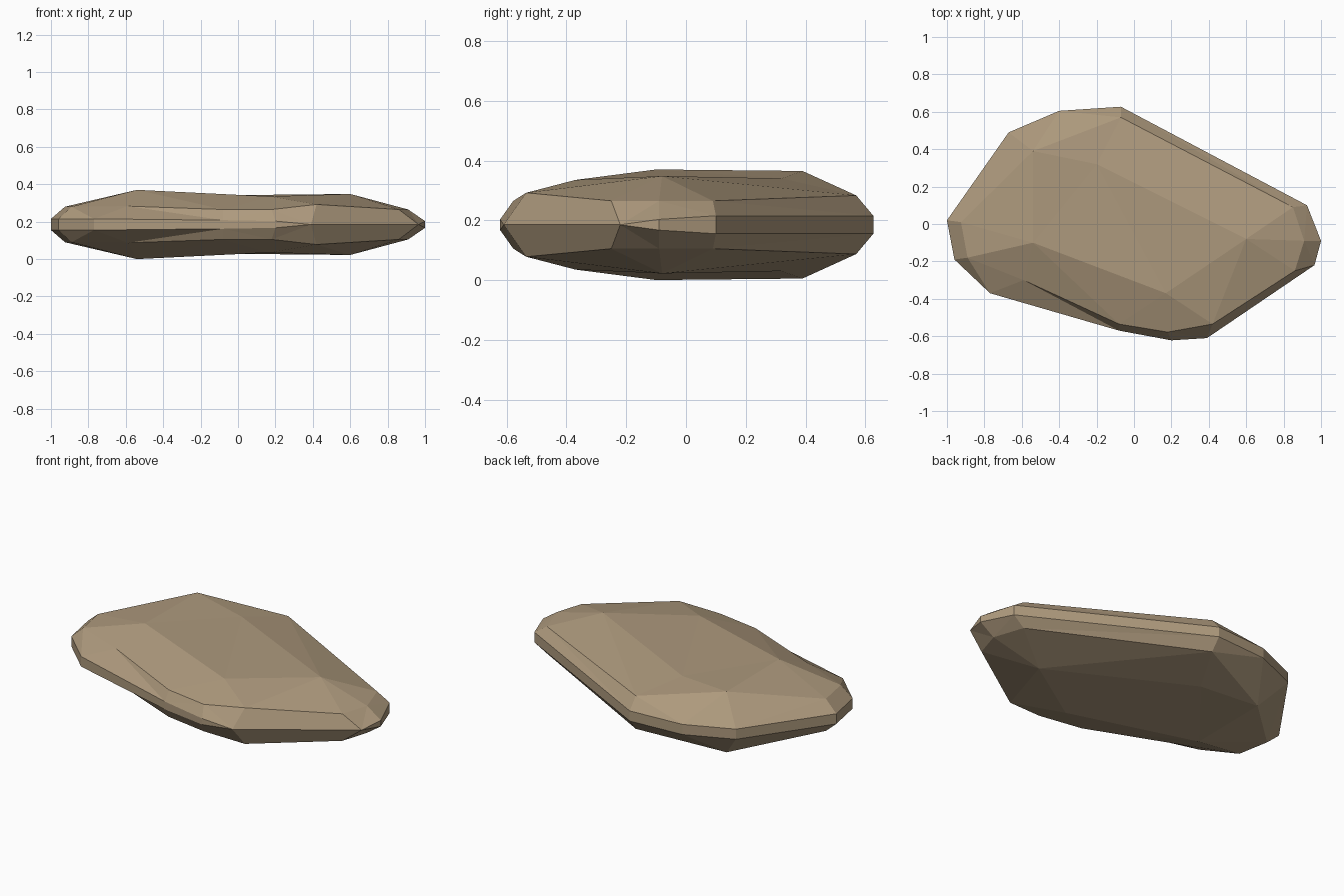
import bpy
import bmesh
from mathutils import Vector
from mathutils.geometry import delaunay_2d_cdt

cube = bpy.data.objects.get("Cube")
if cube:
    bpy.data.objects.remove(cube)

MID = 0.19  # height of the symmetry plane

# Outer rim of the upper half, counter-clockwise
rim = [(-1, .02, .22), (-.96, -.19, .22), (-.77, -.37, .22), (-.08, -.57, .213),
       (.2, -.622, .208), (.39, -.61, MID), (.965, -.22, MID), (1, -.09, .208),
       (.925, .1, .22), (-.07, .627, .22), (-.4, .605, .22), (-.67, .49, .22)]
# Shoulder above the rim
shoulder = [(-.925, .01, .285), (-.89, -.18, .285), (-.59, -.3, .288), (-.08, -.535, .27),
            (.18, -.578, .27), (.42, -.535, .297), (.86, -.25, .27), (.91, -.09, .27),
            (.85, .09, .27), (-.07, .57, .288)]
# Corners of the broad crown
A, B, C, D, E = crown = [(-.54, .39, .37), (-.54, -.1, .375), (.17, -.37, .34),
                         (.6, -.08, .353), (-.2, .32, .345)]

points = rim + shoulder + crown
index = {p: i for i, p in enumerate(points)}


def loop(seq):
    return list(zip(seq, seq[1:] + seq[:1]))


# Rim, shoulder and crown ridges guide the triangulation
ridges = loop(rim) + loop(shoulder + [A]) + loop(crown)
ridges += [(B, E), (C, E), (B, shoulder[0]), (B, shoulder[2]), (C, shoulder[3]),
           (C, shoulder[5]), (D, shoulder[5]), (D, shoulder[8]), (E, shoulder[9])]
ridges += list(zip(shoulder[:9], rim[:9])) + [(shoulder[9], rim[9])]
edges = [(index[a], index[b]) for a, b in ridges]
flat = [Vector(p[:2]) for p in points]
verts2d, _, faces, origin, _, _ = delaunay_2d_cdt(flat, edges, [], 1, 1e-5)

bm = bmesh.new()
verts = [bm.verts.new((v.x, v.y, points[o[0]][2] if o else .28))
         for v, o in zip(verts2d, origin)]
for f in faces:
    bm.faces.new([verts[i] for i in f])

# Drop the rim edge to the symmetry plane, then reflect the half
border = [e for e in bm.edges if e.is_boundary]
wall = bmesh.ops.extrude_edge_only(bm, edges=border)
for v in wall["geom"]:
    if isinstance(v, bmesh.types.BMVert):
        v.co.z = MID
bmesh.ops.remove_doubles(bm, verts=bm.verts[:], dist=1e-4)
half = bm.verts[:] + bm.edges[:] + bm.faces[:]
copy = bmesh.ops.duplicate(bm, geom=half)
for v in copy["geom"]:
    if isinstance(v, bmesh.types.BMVert):
        v.co.z = 2 * MID - v.co.z
bmesh.ops.remove_doubles(bm, verts=bm.verts[:], dist=1e-4)
bmesh.ops.recalc_face_normals(bm, faces=bm.faces[:])
# Merge the level faces of the rim
bmesh.ops.dissolve_limit(bm, angle_limit=.005, verts=bm.verts[:], edges=bm.edges[:])
low = min(v.co.z for v in bm.verts)
for v in bm.verts:
    v.co.z -= low

mesh = bpy.data.meshes.new("flat_stone")
bm.to_mesh(mesh)
bm.free()
stone = bpy.data.objects.new("flat_stone", mesh)
bpy.context.collection.objects.link(stone)

# Sandy brown stone colour
sand = bpy.data.materials.new("sandy_stone")
sand.use_nodes = True
colour = (.42, .32, .205, 1)
sand.diffuse_color = colour
sand.node_tree.nodes["Principled BSDF"].inputs["Base Color"].default_value = colour
mesh.materials.append(sand)
